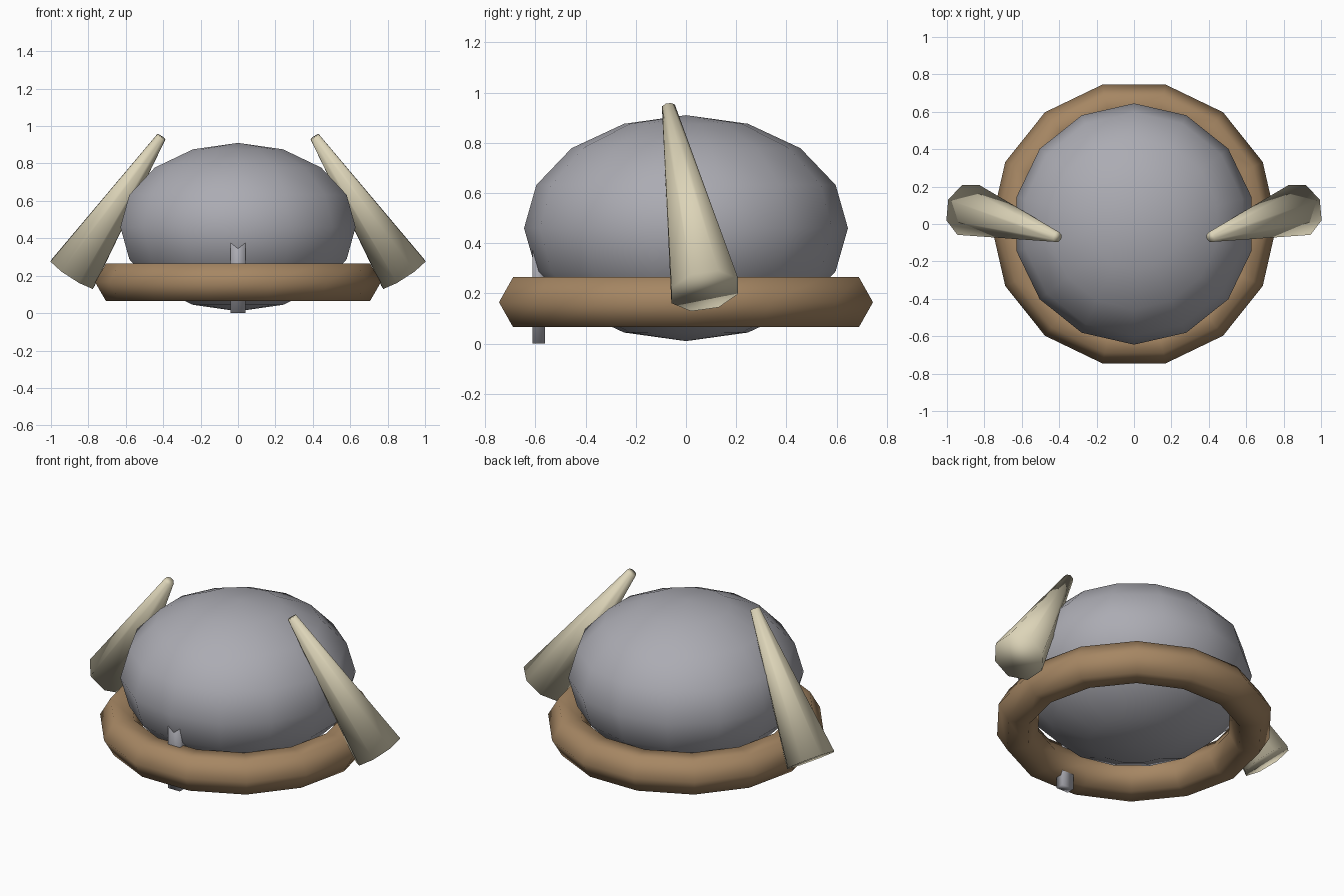
import bpy
from math import pi
from mathutils import Matrix, Vector

if "Cube" in bpy.data.objects:
    bpy.data.objects.remove(bpy.data.objects["Cube"], do_unlink=True)


def make_material(name, rgb):
    mat = bpy.data.materials.new(name)
    mat.use_nodes = True
    mat.diffuse_color = (*rgb, 1)
    mat.node_tree.nodes["Principled BSDF"].inputs["Base Color"].default_value = (*rgb, 1)
    return mat


steel = make_material("steel grey", (0.41, 0.41, 0.45))
leather = make_material("leather brown", (0.38, 0.24, 0.125))
ivory = make_material("ivory", (0.72, 0.66, 0.48))


def finish(name, mat):
    """Name, colour and smooth the primitive just added."""
    obj = bpy.context.object
    obj.name = obj.data.name = name
    obj.data.materials.append(mat)
    obj.data.shade_smooth()
    return obj


# Helmet dome: a squashed low-poly ball
bpy.ops.mesh.primitive_uv_sphere_add(segments=14, ring_count=8, radius=1)
dome = finish("dome", steel)
dome.data.transform(Matrix.Diagonal((0.645, 0.645, 0.45, 1)))
dome.location.z = 0.46

# Brim: a thick ring with a hexagonal section
bpy.ops.mesh.primitive_torus_add(major_segments=14, minor_segments=6,
                                 major_radius=0.649, minor_radius=0.115,
                                 location=(0, 0, 0.165))
finish("brim", leather)

# Nose guard: an upright bar running through the brim into the dome
bpy.ops.mesh.primitive_cube_add(size=1, location=(0, -0.587, 0.25))
guard = finish("nose_guard", steel)
guard.data.transform(Matrix.Diagonal((0.08, 0.05, 0.5, 1)))

# Horns: tapered eight-sided cones leaning inwards, mirrored in x
base, tip = Vector((0.885, 0.075, 0.21)), Vector((0.41, -0.07, 0.943))
axis = (tip - base).normalized()
side = (Vector((0, 1, 0)) - axis * axis.y).normalized()
frame = Matrix((side.cross(axis), side, axis)).transposed().to_4x4()
place = Matrix.Translation((base + tip) / 2) @ frame @ Matrix.Rotation(pi / 8, 4, "Z")

for name, sign in (("left_horn", 1), ("right_horn", -1)):
    bpy.ops.mesh.primitive_cone_add(vertices=8, radius1=0.146, radius2=0.028,
                                    depth=(tip - base).length)
    horn = finish(name, ivory)
    horn.data.transform(Matrix.Diagonal((sign, 1, 1, 1)) @ place)
    if sign < 0:
        horn.data.flip_normals()
